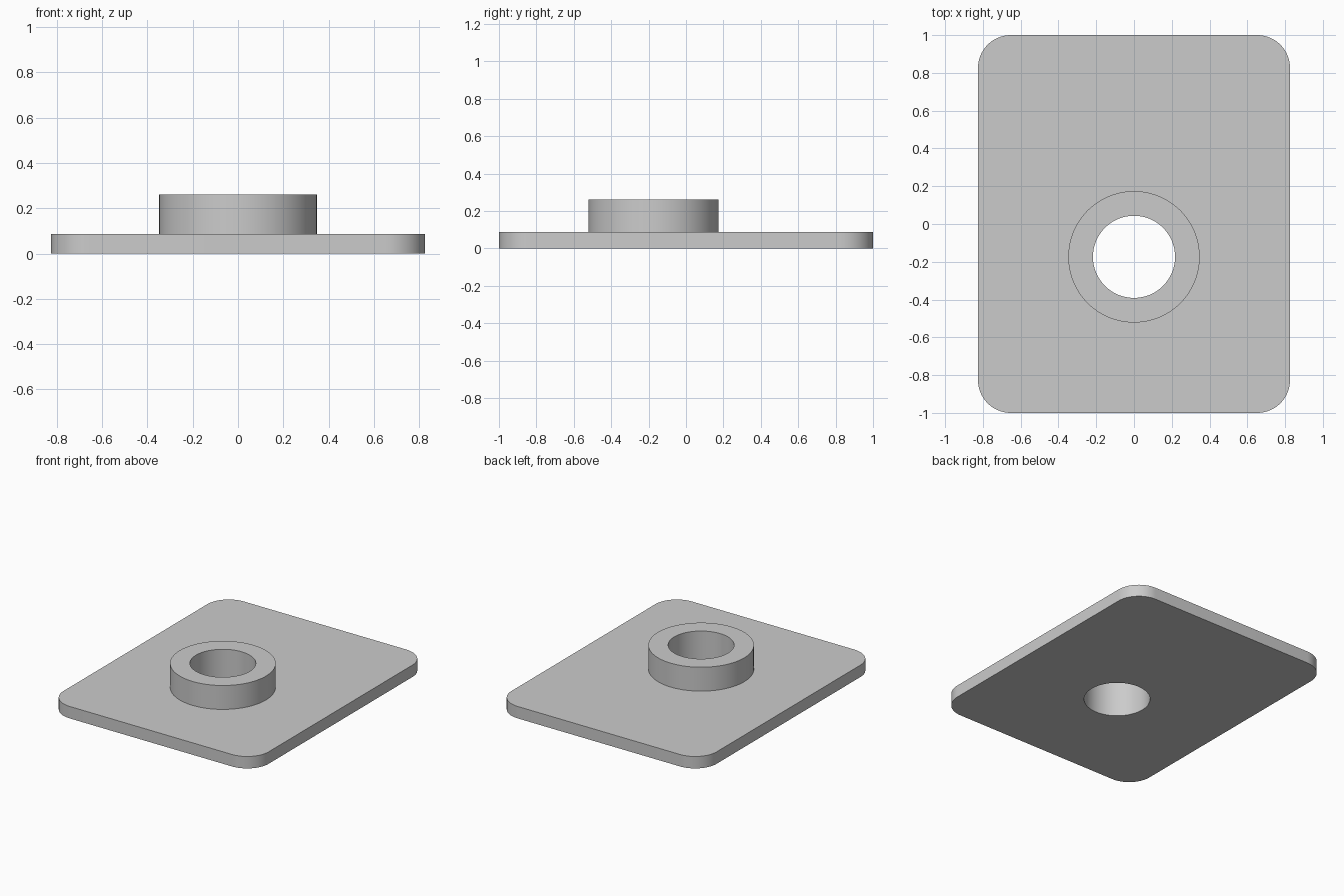
import bpy, bmesh
from math import cos, sin, pi, radians

if "Cube" in bpy.data.objects:
    bpy.data.objects.remove(bpy.data.objects["Cube"])

U = 1 / 23                                # design module
HALF_W, HALF_L, CORNER = 19 * U, 1.0, 4 * U
PLATE_TOP, COLLAR_TOP = 2 * U, 6 * U
COLLAR_R, BORE_R, CENTRE_Y = 8 * U, 5 * U, -4 * U


def arc(cx, cy, r, start, sweep, steps):
    return [(cx + r * cos(start + sweep * i / steps),
             cy + r * sin(start + sweep * i / steps)) for i in range(steps + 1)]


def circle(r, sides=96):
    return arc(0, CENTRE_Y, r, 0, 2 * pi, sides)[:-1]


def rounded_rectangle():
    points = []
    for k, (sx, sy) in enumerate([(1, 1), (-1, 1), (-1, -1), (1, -1)]):
        points += arc(sx * (HALF_W - CORNER), sy * (HALF_L - CORNER),
                      CORNER, k * pi / 2, pi / 2, 16)
    return points


bm = bmesh.new()


def ring(points, z):
    verts = [bm.verts.new((x, y, z)) for x, y in points]
    return verts, [bm.edges.new((v, verts[i - 1])) for i, v in enumerate(verts)]


def wall(a, b):
    for i in range(len(a[0])):
        bm.faces.new((a[0][i - 1], a[0][i], b[0][i], b[0][i - 1]))


def flat_with_hole(outer, inner):
    bmesh.ops.triangle_fill(bm, use_beauty=True, edges=outer[1] + inner[1])


# Rings of the rounded plate, the raised collar and the through bore
outline, collar, bore = rounded_rectangle(), circle(COLLAR_R), circle(BORE_R)
plate_low, plate_high = ring(outline, 0), ring(outline, PLATE_TOP)
collar_low, collar_high = ring(collar, PLATE_TOP), ring(collar, COLLAR_TOP)
bore_low, bore_high = ring(bore, 0), ring(bore, COLLAR_TOP)

# Upright walls
wall(plate_low, plate_high)
wall(collar_low, collar_high)
wall(bore_low, bore_high)

# Underside, plate top and collar rim
flat_with_hole(plate_low, bore_low)
flat_with_hole(plate_high, collar_low)
wall(collar_high, bore_high)
bmesh.ops.recalc_face_normals(bm, faces=bm.faces)

mesh = bpy.data.meshes.new("plate_with_collar")
bm.to_mesh(mesh)
bm.free()
plate = bpy.data.objects.new("plate_with_collar", mesh)
bpy.context.collection.objects.link(plate)

# Plain grey
grey = bpy.data.materials.new("light_grey")
grey.use_nodes = True
colour = (0.6, 0.6, 0.6, 1)
grey.diffuse_color = colour
grey.node_tree.nodes["Principled BSDF"].inputs["Base Color"].default_value = colour
mesh.materials.append(grey)

# Smooth curved walls, crisp rims
bpy.ops.object.select_all(action="DESELECT")
plate.select_set(True)
bpy.context.view_layer.objects.active = plate
bpy.ops.object.shade_smooth_by_angle(angle=radians(30))
